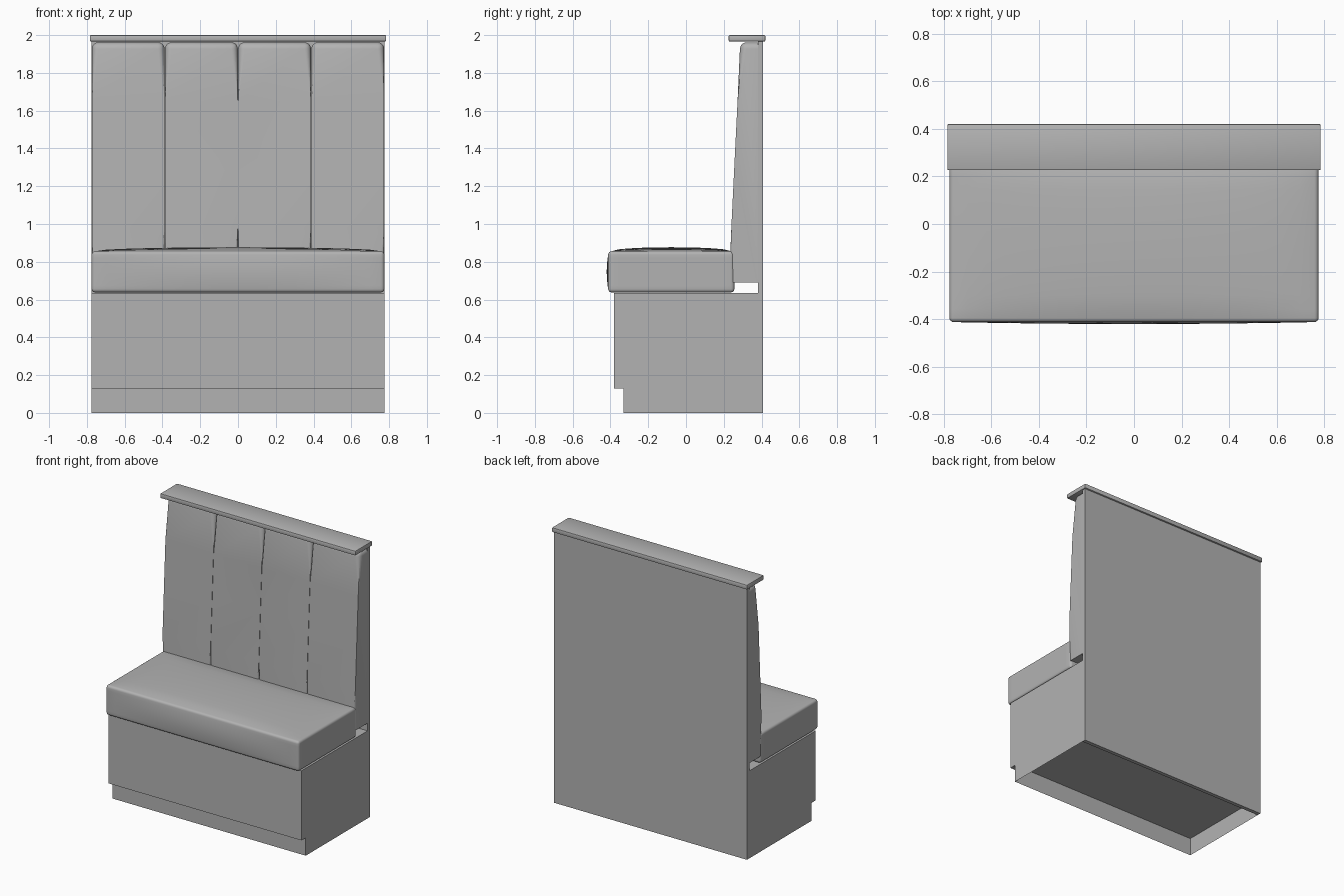
import bpy, bmesh, math

if "Cube" in bpy.data.objects:
    bpy.data.objects.remove(bpy.data.objects["Cube"])

grey = bpy.data.materials.new("warm_grey")
grey.diffuse_color = (0.45, 0.45, 0.45, 1)
grey.use_nodes = True
grey.node_tree.nodes["Principled BSDF"].inputs["Base Color"].default_value = grey.diffuse_color


def finish(bm, name, smooth=True):
    bmesh.ops.recalc_face_normals(bm, faces=bm.faces)
    mesh = bpy.data.meshes.new(name)
    bm.to_mesh(mesh)
    bm.free()
    obj = bpy.data.objects.new(name, mesh)
    bpy.context.collection.objects.link(obj)
    mesh.materials.append(grey)
    if smooth:
        bpy.ops.object.select_all(action='DESELECT')
        obj.select_set(True)
        bpy.context.view_layer.objects.active = obj
        bpy.ops.object.shade_smooth_by_angle(angle=math.radians(35))
    return obj


def box_mesh(x, y, z):
    """Box from three (low, high) ranges."""
    bm = bmesh.new()
    bmesh.ops.create_cube(bm, size=1)
    for v in bm.verts:
        v.co = [r[0] if c < 0 else r[1] for c, r in zip(v.co, (x, y, z))]
    return bm


def bevel(bm, edges, radius, segments):
    bmesh.ops.bevel(bm, geom=list(edges), offset=radius, segments=segments,
                    profile=0.5, affect='EDGES', clamp_overlap=True)


W = 0.775

# Hollow plinth, open underneath and against the back panel
bm = box_mesh((-W, W), (-0.33, 0.38), (0, 0.13))
bm.normal_update()
bmesh.ops.delete(bm, geom=[f for f in bm.faces if abs(f.normal.z) > 0.5 or f.normal.y > 0.5],
                 context='FACES')
finish(bm, "plinth", False)

# Base box and full height back panel
finish(box_mesh((-W, W), (-0.38, 0.38), (0.13, 0.635)), "base", False)
finish(box_mesh((-W, W), (0.38, 0.408), (0, 1.966)), "back_panel", False)

# Capping rail with softened edges
bm = box_mesh((-0.784, 0.784), (0.226, 0.42), (1.966, 2.0))
bevel(bm, bm.edges, 0.006, 2)
finish(bm, "top_rail")

# Seat cushion: rounded box, crowned on top and bowed at the front
SY, SZ = (-0.412, 0.256), (0.638, 0.856)
bm = box_mesh((-W, W), SY, SZ)
bevel(bm, bm.edges, 0.018, 4)
for axis, low, high, cuts in ((0, -W, W, 20), (1, SY[0], SY[1], 12), (2, SZ[0], SZ[1], 6)):
    for i in range(1, cuts):
        at, normal = [0, 0, 0], [0, 0, 0]
        at[axis] = low + (high - low) * i / cuts
        normal[axis] = 1
        bmesh.ops.bisect_plane(bm, geom=bm.verts[:] + bm.edges[:] + bm.faces[:],
                               plane_co=at, plane_no=normal)
for v in bm.verts:
    u = min(1, abs(v.co.x) / (W - 0.018))
    t = min(1, abs(v.co.y + 0.078) / 0.316)
    h = min(1, abs(v.co.z - 0.747) / 0.091)
    if v.co.z > SZ[1] - 0.001:
        v.co.z += 0.021 * math.sqrt((1 - u * u) * (1 - t * t))
    if v.co.y < SY[0] + 0.001:
        v.co.y -= 0.008 * (1 - u * u) * (1 - h * h)
finish(bm, "seat_cushion")

# Four upright back cushions, thinner towards the top
front = [(0.228, 0.69), (0.240, 0.98), (0.258, 1.35), (0.273, 1.65), (0.287, 1.962)]
profile = front + [(0.38, 1.962), (0.38, 0.69)]
pad = 2 * W / 4
for i in range(4):
    x0 = -W + i * pad
    bm = bmesh.new()
    sides = [[bm.verts.new((x, y, z)) for y, z in profile] for x in (x0 + 0.001, x0 + pad - 0.001)]
    for s in sides:
        bm.faces.new(s)
    n = len(profile)
    for k in range(n):
        m = (k + 1) % n
        bm.faces.new((sides[0][k], sides[0][m], sides[1][m], sides[1][k]))
    # Round the front side edges and all edges of the top but the rear one
    rounded = []
    for e in bm.edges:
        a, b = e.verts
        along_x = abs(a.co.x - b.co.x) > 0.1
        at_front = max(a.co.y, b.co.y) < 0.37
        at_top = min(a.co.z, b.co.z) > 1.95
        if (at_front and not along_x) or (at_top and not (along_x and not at_front)):
            rounded.append(e)
    bevel(bm, rounded, 0.035, 5)
    finish(bm, f"back_cushion_{i + 1}")
